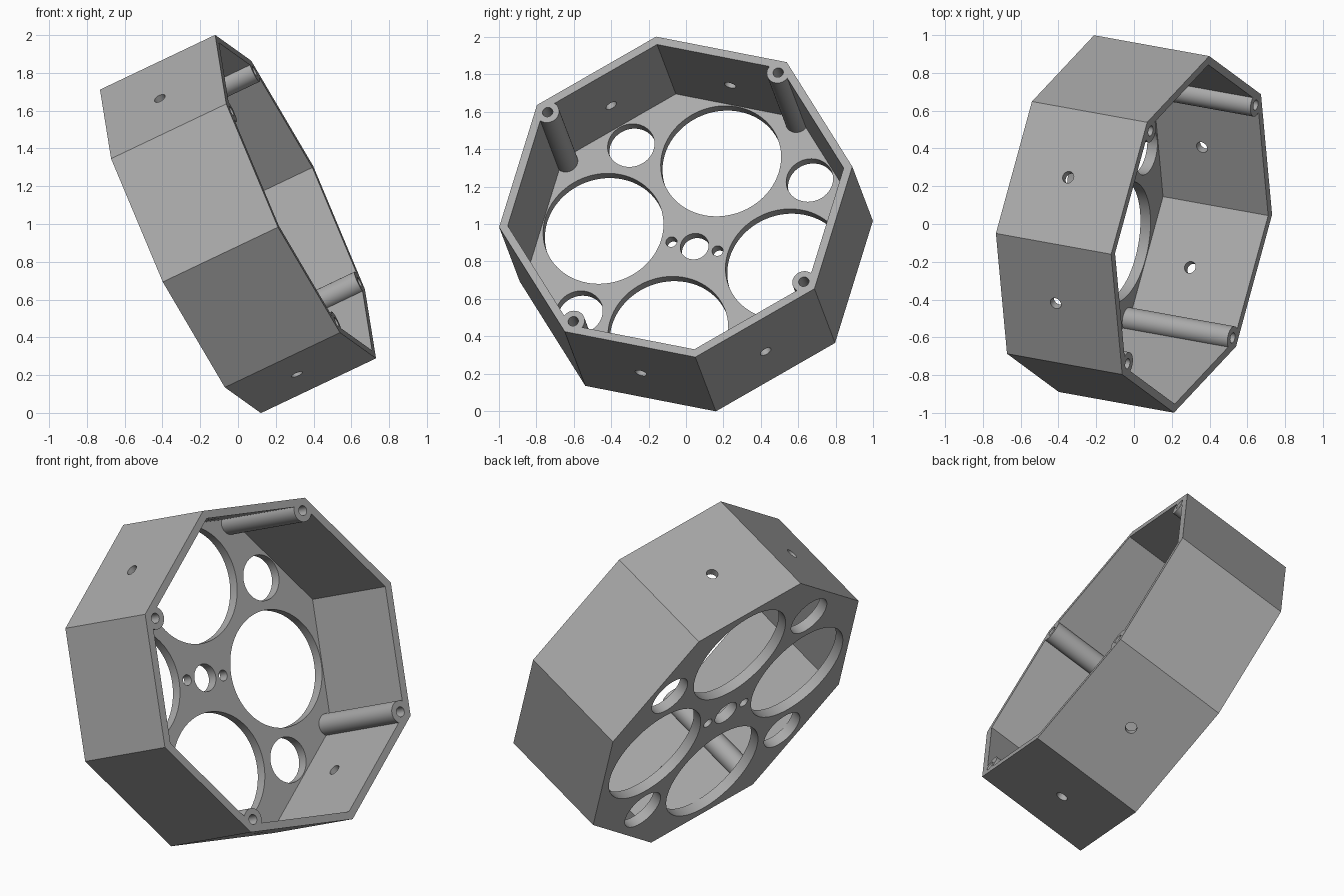
import bpy
import bmesh
from math import cos, sin, pi, radians
from mathutils import Matrix, Vector

cube = bpy.data.objects.get("Cube")
if cube:
    bpy.data.objects.remove(cube)

DEPTH = 0.684          # height of the octagonal cup along its axis
FLOOR = 0.06           # floor thickness
OUTER, INNER = 0.962, 0.915


def polar(dist, deg, z=0.0):
    return Vector((dist * cos(radians(deg)), dist * sin(radians(deg)), z))


def add_cylinder(bm, radius, z0, z1, sides=48, centre=(0, 0, 0), turn=None):
    """Prism from z0 to z1, optionally turned, then moved to centre."""
    place = Matrix.Translation(centre) @ (turn or Matrix()) @ Matrix.Translation((0, 0, (z0 + z1) / 2))
    bmesh.ops.create_cone(bm, cap_ends=True, segments=sides, radius1=radius,
                          radius2=radius, depth=z1 - z0, matrix=place)


def add_octagon(bm, radius, z0, z1):
    add_cylinder(bm, radius, z0, z1, 8)


def make_object(name, bm):
    bmesh.ops.recalc_face_normals(bm, faces=bm.faces)
    mesh = bpy.data.meshes.new(name)
    bm.to_mesh(mesh)
    bm.free()
    obj = bpy.data.objects.new(name, mesh)
    bpy.context.collection.objects.link(obj)
    return obj


def subtract(target, cutter):
    mod = target.modifiers.new("cut", 'BOOLEAN')
    mod.operation = 'DIFFERENCE'
    mod.solver = 'EXACT'
    mod.object = cutter
    bpy.context.view_layer.objects.active = target
    bpy.ops.object.modifier_apply(modifier=mod.name)
    bpy.data.objects.remove(cutter)


# Solid octagonal block, with vertices on the local axes
bm = bmesh.new()
add_octagon(bm, OUTER, 0, DEPTH)
housing = make_object("octagonal_housing", bm)

# Pocket, leaving four screw posts standing in alternate corners
bm = bmesh.new()
add_octagon(bm, INNER, FLOOR, DEPTH + 0.2)
pocket = make_object("pocket_cutter", bm)
bm = bmesh.new()
for k in range(4):
    add_cylinder(bm, 0.062, -0.1, DEPTH + 0.4, 40, polar(0.888, 45 + 90 * k))
subtract(pocket, make_object("post_cutter", bm))
subtract(housing, pocket)

# Floor openings, screw holes and wall holes
bm = bmesh.new()
add_cylinder(bm, 0.077, -0.1, 0.2)
for side in (157.5, 337.5):
    add_cylinder(bm, 0.03, -0.1, 0.2, 24, polar(0.13, side))
for k in range(4):
    add_cylinder(bm, 0.326, -0.1, 0.2, 96, polar(0.514, 67.5 + 90 * k))
    add_cylinder(bm, 0.127, -0.1, 0.2, 64, polar(0.712, 22.5 + 90 * k))
    add_cylinder(bm, 0.028, DEPTH - 0.3, DEPTH + 0.1, 24, polar(0.888, 45 + 90 * k))
for deg in (67.5, 112.5, 247.5, 292.5):
    turn = Matrix.Rotation(radians(deg), 4, 'Z') @ Matrix.Rotation(pi / 2, 4, 'Y')
    add_cylinder(bm, 0.032, -0.1, 0.1, 24, polar(0.87, deg, 0.322), turn)
subtract(housing, make_object("hole_cutter", bm))

# Tilt the housing into place
axis = Vector((0.892, -0.161, 0.424)).normalized()
up = Vector((-0.442, -0.109, 0.890))
up = (up - axis * up.dot(axis)).normalized()
tilt = Matrix((up.cross(axis), up, axis)).transposed().to_4x4()
housing.data.transform(Matrix.Translation(Vector((0, 0, 1)) - axis * DEPTH / 2) @ tilt)

# Plain grey finish
grey = bpy.data.materials.new("plain_grey")
grey.use_nodes = True
colour = (0.4, 0.4, 0.4, 1)
grey.diffuse_color = colour
grey.node_tree.nodes["Principled BSDF"].inputs["Base Color"].default_value = colour
housing.data.materials.clear()
housing.data.materials.append(grey)
for face in housing.data.polygons:
    face.material_index = 0

bpy.ops.object.select_all(action='DESELECT')
housing.select_set(True)
bpy.context.view_layer.objects.active = housing
bpy.ops.object.shade_smooth_by_angle(angle=radians(30))
